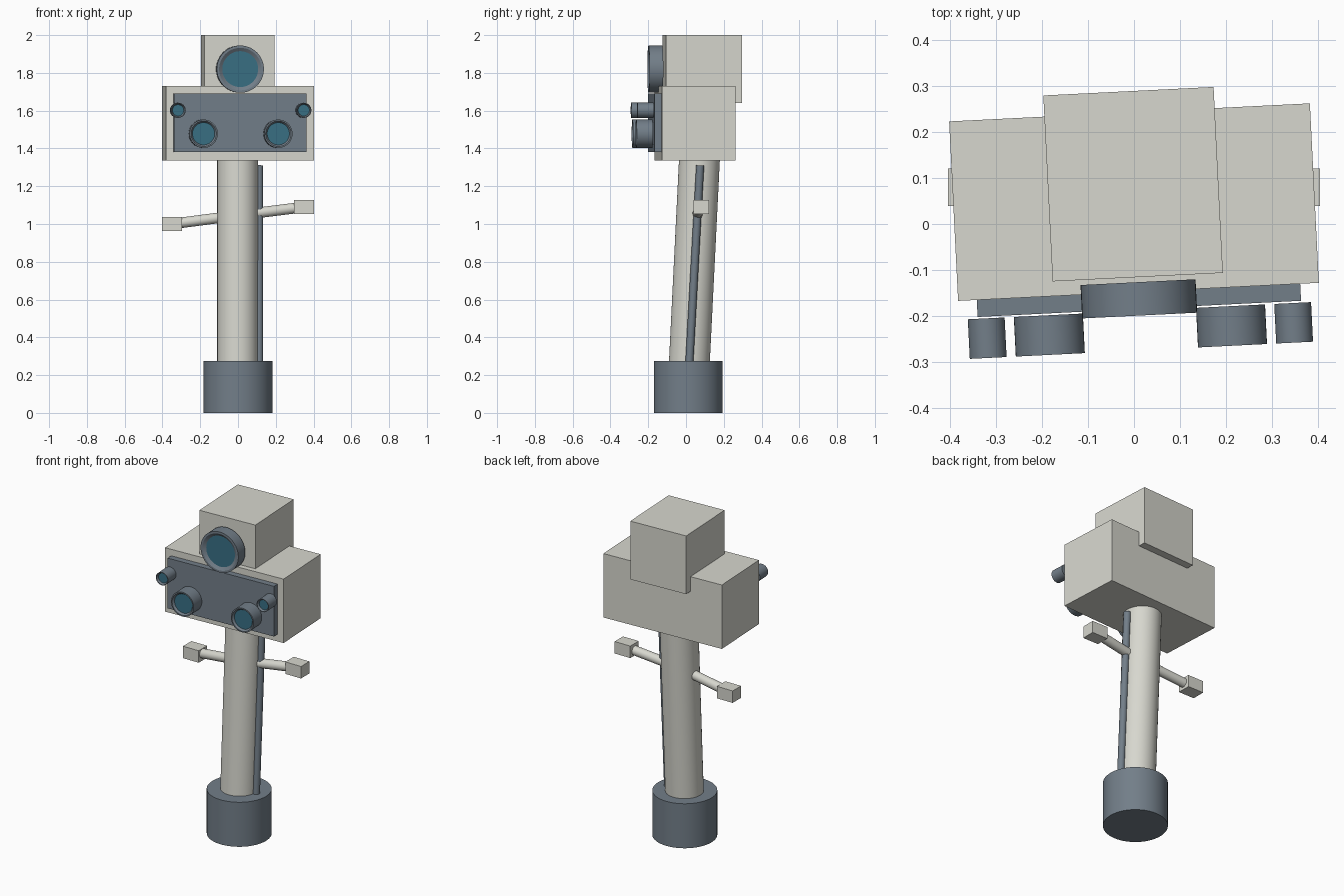
import bpy, bmesh, math
from mathutils import Vector, Matrix

cube = bpy.data.objects.get("Cube")
if cube:
    bpy.data.objects.remove(cube)


def material(name, rgb):
    m = bpy.data.materials.new(name)
    m.use_nodes = True
    m.diffuse_color = (*rgb, 1)
    m.node_tree.nodes["Principled BSDF"].inputs["Base Color"].default_value = (*rgb, 1)
    return m


SHELL = material("warm light grey", (0.68, 0.68, 0.62))
DARK = material("slate grey", (0.17, 0.21, 0.25))
GLASS = material("teal glass", (0.04, 0.16, 0.23))

# The whole head is turned slightly about the vertical axis
HEAD = Matrix.Translation((0, 0.0475, 0)) @ Matrix.Rotation(0.05, 4, "Z")


def add_object(name, bm, mats, smooth=False):
    bmesh.ops.recalc_face_normals(bm, faces=bm.faces)
    mesh = bpy.data.meshes.new(name)
    bm.to_mesh(mesh)
    bm.free()
    for m in mats:
        mesh.materials.append(m)
    obj = bpy.data.objects.new(name, mesh)
    bpy.context.collection.objects.link(obj)
    if smooth:
        bpy.ops.object.select_all(action="DESELECT")
        obj.select_set(True)
        bpy.context.view_layer.objects.active = obj
        bpy.ops.object.shade_smooth_by_angle(angle=math.radians(30))
    return obj


def box(name, center, size, mat, frame=Matrix()):
    bm = bmesh.new()
    place = frame @ Matrix.Translation(center) @ Matrix.Diagonal((*size, 1))
    bmesh.ops.create_cube(bm, size=1, matrix=place)
    return add_object(name, bm, [mat])


def rod(name, start, end, radius, mat, sides=48):
    start, end = Vector(start), Vector(end)
    axis = end - start
    turn = axis.to_track_quat("Z", "Y").to_matrix().to_4x4()
    bm = bmesh.new()
    bmesh.ops.create_cone(bm, cap_ends=True, segments=sides, radius1=radius,
                          radius2=radius, depth=axis.length,
                          matrix=Matrix.Translation((start + end) / 2) @ turn)
    return add_object(name, bm, [mat], True)


def lens(name, x, z, radius, back, front, glass):
    """Barrel facing the front, with a bevelled rim around recessed glass."""
    bm = bmesh.new()
    profile = [(radius, back), (radius, front), (radius * 0.9, front),
               (glass, front + 0.012)]
    n = 48
    rings = [[bm.verts.new((r * math.cos(i * math.tau / n), y,
                            r * math.sin(i * math.tau / n))) for i in range(n)]
             for r, y in profile]
    for a, b in zip(rings, rings[1:]):
        for i in range(n):
            j = (i + 1) % n
            bm.faces.new((a[i], a[j], b[j], b[i]))
    bm.faces.new(rings[0])
    bm.faces.new(rings[-1]).material_index = 1
    bm.transform(HEAD @ Matrix.Translation((x, 0, z)))
    return add_object(name, bm, [DARK, GLASS], True)


# Base, leaning post and the cable running up its left side
rod("base", (0, 0.012, 0), (0, 0.012, 0.275), 0.182, DARK, 64)
rod("post", (-0.002, 0.012, 0.15), (-0.002, 0.075, 1.42), 0.108, SHELL)
rod("side_cable", (0.112, 0.014, 0.2), (0.112, 0.075, 1.31), 0.021, DARK, 24)

# Arms and square hands, one higher than the other
for side, x, z in (("left", 0.35, 1.09), ("right", -0.35, 1.0)):
    rod(side + "_arm", (0, 0.056, 1.046), (x, 0.08, z), 0.028, SHELL, 32)
    box(side + "_hand", (x, 0.08, z), (0.107, 0.082, 0.074), SHELL)

# Head boxes and face panel
box("head", (0, 0, 1.5325), (0.784, 0.39, 0.395), SHELL, HEAD)
box("upper_head", (0, 0.039, 1.82), (0.37, 0.404, 0.36), SHELL, HEAD)
box("face_panel", (0, -0.211, 1.535), (0.703, 0.042, 0.31), DARK, HEAD)

# Lenses
lens("main_lens", 0, 1.82, 0.125, -0.174, -0.2465, 0.095)
for side, s in (("left", 1), ("right", -1)):
    lens(side + "_eye", s * 0.198, 1.478, 0.075, -0.236, -0.322, 0.059)
    lens(side + "_small_lens", s * 0.333, 1.602, 0.04, -0.236, -0.322, 0.03)
